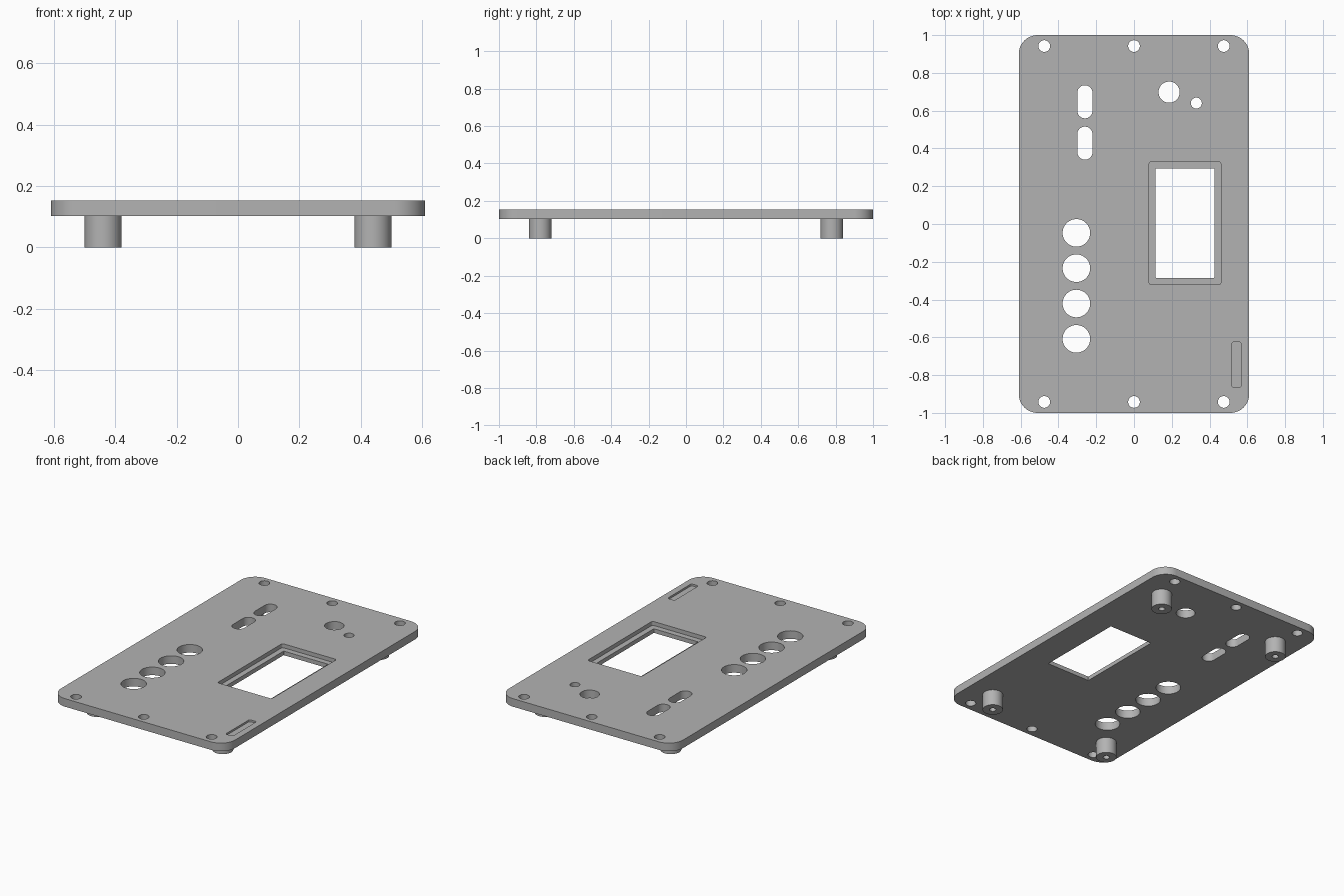
import bpy, bmesh
from math import pi, cos, sin, radians

cube = bpy.data.objects.get("Cube")
if cube:
    bpy.data.objects.remove(cube, do_unlink=True)

BOTTOM, TOP = 0.102, 0.153

grey = bpy.data.materials.new("plain grey")
grey.use_nodes = True
colour = (0.45, 0.45, 0.45, 1)
grey.diffuse_color = colour
grey.node_tree.nodes["Principled BSDF"].inputs["Base Color"].default_value = colour


def rounded_prism(name, x, y, w, d, r, z0, z1, steps=16):
    """Upright prism with a rounded rectangle outline; w = d = 2r gives a cylinder."""
    outline = []
    for i, (sx, sy) in enumerate([(1, 1), (-1, 1), (-1, -1), (1, -1)]):
        for k in range(steps + 1):
            a = pi / 2 * (i + k / steps)
            outline.append((x + sx * (w / 2 - r) + r * cos(a),
                            y + sy * (d / 2 - r) + r * sin(a)))
    bm = bmesh.new()
    base = bm.faces.new([bm.verts.new((px, py, z0)) for px, py in outline])
    bmesh.ops.remove_doubles(bm, verts=bm.verts[:], dist=1e-5)
    solid = bmesh.ops.extrude_face_region(bm, geom=bm.faces[:])
    top = [v for v in solid["geom"] if isinstance(v, bmesh.types.BMVert)]
    bmesh.ops.translate(bm, verts=top, vec=(0, 0, z1 - z0))
    bmesh.ops.recalc_face_normals(bm, faces=bm.faces[:])
    mesh = bpy.data.meshes.new(name)
    bm.to_mesh(mesh)
    bm.free()
    mesh.materials.append(grey)
    obj = bpy.data.objects.new(name, mesh)
    bpy.context.collection.objects.link(obj)
    return obj


def activate(obj):
    bpy.ops.object.select_all(action='DESELECT')
    obj.select_set(True)
    bpy.context.view_layer.objects.active = obj


def cut(obj, x, y, w, d, r, z0=BOTTOM - 0.05, z1=TOP + 0.05):
    """Remove a rounded prism from obj."""
    cutter = rounded_prism("cutter", x, y, w, d, r, z0, z1)
    cutter.hide_render = True
    mod = obj.modifiers.new("cut", 'BOOLEAN')
    mod.operation, mod.solver, mod.object = 'DIFFERENCE', 'EXACT', cutter
    activate(obj)
    bpy.ops.object.modifier_apply(modifier=mod.name)
    bpy.data.objects.remove(cutter, do_unlink=True)


def drill(obj, x, y, r, **heights):
    cut(obj, x, y, 2 * r, 2 * r, r, **heights)


def smooth(obj):
    activate(obj)
    bpy.ops.object.shade_smooth_by_angle(angle=radians(30))


# Cover plate
plate = rounded_prism("cover_plate", 0, 0, 1.22, 2, 0.1, BOTTOM, TOP)

# Screw holes along both short edges
for x in (-0.475, 0, 0.475):
    for y in (-0.942, 0.942):
        drill(plate, x, y, 0.031)

# Row of button holes
for i in range(4):
    drill(plate, -0.305, -0.047 - 0.187 * i, 0.073)

# Switch slots
for y in (0.647, 0.428):
    cut(plate, -0.26, y, 0.08, 0.175, 0.04)

# Knob hole and indicator hole
drill(plate, 0.186, 0.698, 0.056)
drill(plate, 0.33, 0.64, 0.029)

# Display window with its stepped rim
cut(plate, 0.27, 0.004, 0.31, 0.578, 0.002)
cut(plate, 0.27, 0.004, 0.38, 0.65, 0.012, z0=TOP - 0.025)

# Shallow label recess near the corner
cut(plate, 0.543, -0.745, 0.05, 0.24, 0.012, z0=TOP - 0.012)
smooth(plate)

# Mounting posts with blind screw holes
for side, x in (("right", -0.44), ("left", 0.44)):
    for end, y in (("front", -0.78), ("back", 0.78)):
        post = rounded_prism(f"{end}_{side}_post", x, y, 0.12, 0.12, 0.06, 0, BOTTOM)
        drill(post, x, y, 0.019, z0=-0.05, z1=0.08)
        smooth(post)
